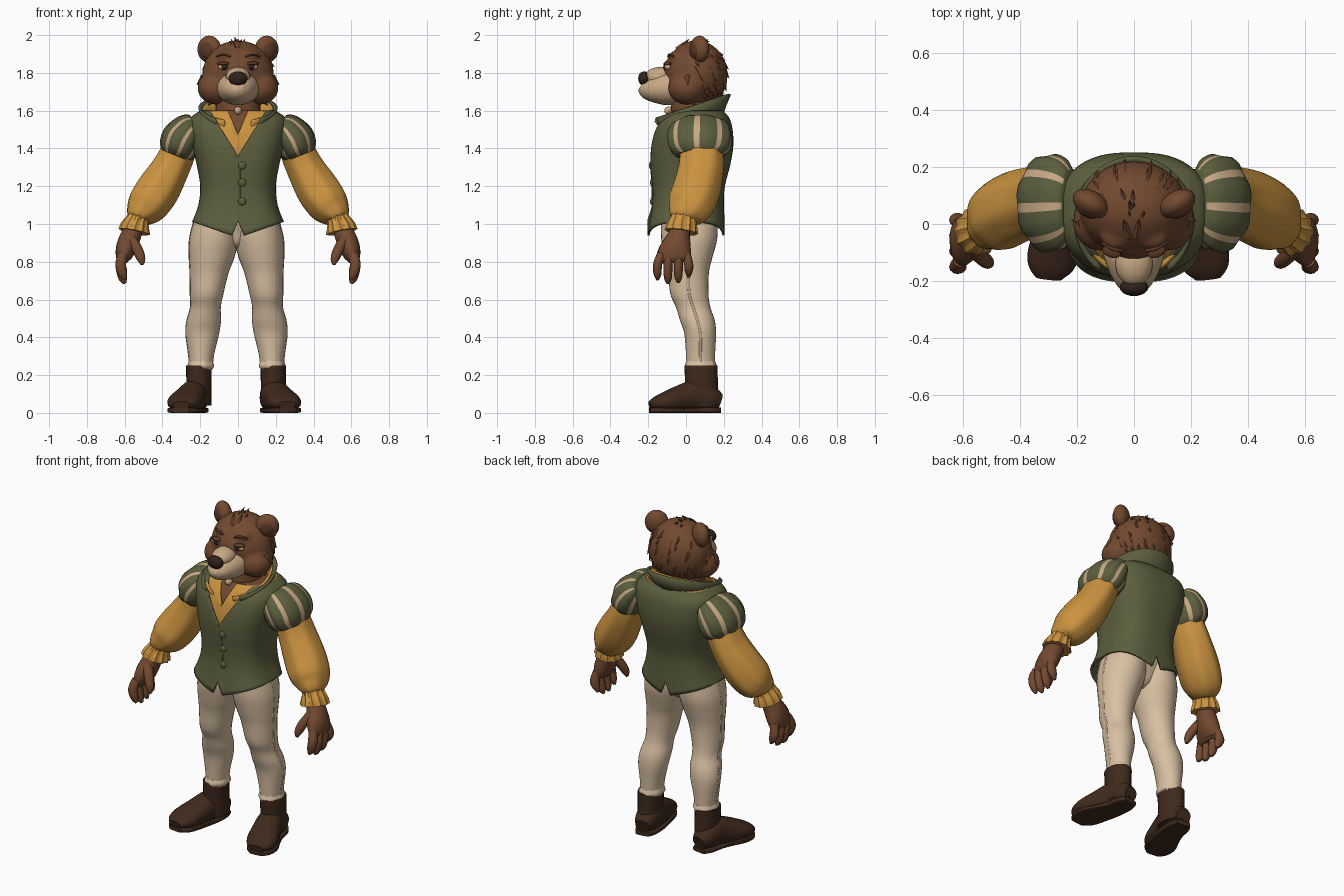
import bpy, bmesh, math, random
from mathutils import Vector, Matrix

random.seed(4)
cube = bpy.data.objects.get("Cube")
if cube:
    bpy.data.objects.remove(cube, do_unlink=True)


def material(name, r, g, b):
    m = bpy.data.materials.new(name)
    m.use_nodes = True
    m.diffuse_color = (r, g, b, 1)
    m.node_tree.nodes["Principled BSDF"].inputs["Base Color"].default_value = (r, g, b, 1)
    return m


FUR = material("brown fur", .17, .067, .03)
DARK_FUR = material("dark brown fur", .1, .039, .02)
TAN = material("tan muzzle", .58, .4, .235)
BLACK = material("near black", .03, .016, .011)
GREEN = material("olive cloth", .107, .113, .049)
YELLOW = material("yellow cloth", .6, .295, .052)
CREAM = material("cream cloth", .69, .53, .365)
SEAM = material("seam cloth", .47, .35, .235)
LEATHER = material("dark leather", .05, .023, .012)
Y, Z = Vector((0, 1, 0)), Vector((0, 0, 1))
made = []


def finish(name, bm, mats, mirror=False, thick=0):
    bmesh.ops.recalc_face_normals(bm, faces=bm.faces)
    me = bpy.data.meshes.new(name)
    bm.to_mesh(me)
    bm.free()
    for m in mats:
        me.materials.append(m)
    ob = bpy.data.objects.new(name, me)
    bpy.context.scene.collection.objects.link(ob)
    if thick:
        mod = ob.modifiers.new("thickness", 'SOLIDIFY')
        mod.thickness = thick
    if mirror:
        ob.modifiers.new("mirror", 'MIRROR').use_mirror_merge = False
    made.append(ob)
    return ob


def spline(rows, n=4):
    """Catmull-Rom resampling of rows of numbers."""
    p = [rows[0]] + list(rows) + [rows[-1]]
    out = []
    for i in range(1, len(p) - 2):
        for k in range(n):
            t = k / n
            out.append([b + .5 * t * (c - a + t * (2*a - 5*b + 4*c - d + t * (3*(b - c) + d - a)))
                        for a, b, c, d in zip(p[i-1], p[i], p[i+1], p[i+2])])
    return out + [list(rows[-1])]


def loft(rows, ref=None, seg=24, power=2, ripple=(0, 1, 0), caps=True):
    """Rows are x, y, z, and two radii; rings lie flat unless ref is given."""
    bm = bmesh.new()
    rows = spline(rows)
    rings = []
    for i, (x, y, z, rx, ry) in enumerate(rows):
        u, v = Vector((1, 0, 0)), Y
        if ref:
            t = Vector(rows[min(i + 1, len(rows) - 1)][:3]) - Vector(rows[max(i - 1, 0)][:3])
            u = ref.cross(t).normalized()
            v = t.cross(u).normalized()
        ring = []
        for j in range(seg):
            a = math.tau * j / seg
            c, s = (math.copysign(abs(w) ** (2 / power), w) for w in (math.cos(a), math.sin(a)))
            k = 1 + ripple[0] * math.cos(ripple[1] * a + ripple[2])
            ring.append(bm.verts.new(Vector((x, y, z)) + u * rx * k * c + v * ry * k * s))
        rings.append(ring)
    for lo, hi in zip(rings, rings[1:]):
        for j in range(seg):
            bm.faces.new((lo[j], lo[j-1], hi[j-1], hi[j]))
    if caps:
        bm.faces.new(rings[0])
        bm.faces.new(rings[-1])
    return bm


def tube(name, rows, mat, mirror=False, **kw):
    return finish(name, loft(rows, **kw), [mat], mirror)


def add_ball(bm, loc, size, rot=0):
    m = Matrix.Translation(loc) @ Matrix.Rotation(rot, 4, 'Z') @ Matrix.Diagonal((*size, 1))
    bmesh.ops.create_uvsphere(bm, u_segments=24, v_segments=16, radius=1, matrix=m)


def ball(name, loc, size, mat, mirror=False, rot=0):
    bm = bmesh.new()
    add_ball(bm, loc, size, rot)
    return finish(name, bm, [mat], mirror)


# Torso layers: fur chest, shirt and vest share one profile
TORSO = [(0, 0, .97, .243, .205), (0, .01, 1.1, .21, .19), (0, .014, 1.2, .2, .192),
         (0, .024, 1.32, .22, .212), (0, .034, 1.42, .245, .217), (0, .042, 1.51, .26, .203),
         (0, .05, 1.563, .25, .178), (0, .05, 1.6, .2, .145)]


def torso(name, scale, mat, start=0, v_base=None, slope=.62):
    rows = [(x, y, z, rx * scale, ry * scale) for x, y, z, rx, ry in TORSO[start:]]
    bm = loft(rows, seg=96, power=2.7, caps=v_base is None)
    if v_base:
        # open the neckline
        for side in (1, -1):
            bmesh.ops.bisect_plane(bm, geom=bm.verts[:] + bm.edges[:] + bm.faces[:],
                                   plane_co=(0, 0, v_base), plane_no=(side, 0, -slope))
        gone = []
        for f in bm.faces:
            c = f.calc_center_median()
            if c.y < 0 and abs(c.x) < slope * (c.z - v_base):
                gone.append(f)
        bmesh.ops.delete(bm, geom=gone, context='FACES')
    if start == 0:
        # hem dips to the middle, with a notch at front and back
        for v in bm.verts:
            if v.co.z < 1.1:
                x = abs(v.co.x)
                lift = .35 * x - .042 + .09 * max(0, 1 - x / .03)
                v.co.z += lift * (1.1 - v.co.z) / .13
    finish(name, bm, [mat], thick=.012 if v_base else 0)


torso("chest_fur", .9, FUR, start=3)
torso("shirt_front", .95, YELLOW, start=2, v_base=1.475, slope=.42)
torso("vest", 1, GREEN, v_base=1.36)
tube("neck", [(0, .03, 1.5, .12, .12), (0, .04, 1.72, .12, .11)], FUR)


def collar(name, scale, mat, reach, drop=0):
    bm = bmesh.new()
    last = None
    for i in range(41):
        a = reach * (i / 20 - 1)
        s, c = math.sin(a) * scale, math.cos(a) * scale
        back = (1 + math.cos(a)) / 2
        pair = [bm.verts.new((.16 * s, .03 + .15 * c, 1.47 + .1 * back - drop)),
                bm.verts.new((.175 * s, .02 + .18 * c, 1.51 + .12 * back - drop)),
                bm.verts.new((.198 * s, .012 + .213 * c, 1.55 + .14 * back - drop))]
        if last:
            for k in range(2):
                bm.faces.new((last[k], pair[k], pair[k+1], last[k+1]))
        last = pair
    finish(name, bm, [mat], thick=.014)


collar("vest_collar", 1, GREEN, 2.5)
collar("shirt_collar", .88, YELLOW, 2.72, .005)

# Vest fastening
tube("vest_placket", [(.015, y - ry, z, .004, .004) for x, y, z, rx, ry in TORSO[1:4]], GREEN, seg=8)
for i, z in enumerate((1.12, 1.22, 1.31)):
    ball(f"vest_button_{i + 1}", (.022, -.18 - .006 * (i == 2), z), (.021, .01, .021), GREEN)

# Trousers
LEG = [(.187, .078, .23, .06, .074), (.186, .077, .31, .068, .077), (.18, .075, .42, .088, .084),
       (.172, .06, .49, .09, .092), (.163, .038, .56, .08, .091), (.157, .018, .63, .088, .101),
       (.144, .013, .74, .102, .108), (.131, .013, .82, .119, .126), (.118, .017, .92, .131, .148),
       (.105, .017, 1.02, .12, .15)]
trousers = [tube("trouser_legs", LEG, CREAM, True, seg=32),
            tube("trouser_seams", [(x + rx, y, z, .003, .007) for x, y, z, rx, ry in LEG], SEAM, True, seg=8),
            tube("trouser_cuffs", [(.187, .078, .235, .064, .078), (.187, .078, .25, .07, .084),
                                   (.187, .078, .275, .063, .076)], CREAM, True, ripple=(.03, 7, 0))]
for ob in trousers:
    ob.location.x = -.008
tube("trouser_seat", [(0, .02, .87, .04, .05), (0, .02, .9, .1, .09), (0, .02, .97, .2, .115),
                      (0, .015, 1.08, .2, .155)], CREAM, seg=32)

# Boots
FOOT = [(.195, .18, .06, .045, .04), (.202, .13, .075, .067, .07), (.212, .05, .088, .074, .085),
        (.236, -.03, .074, .082, .072), (.262, -.1, .06, .09, .054), (.275, -.155, .05, .078, .038),
        (.28, -.192, .042, .045, .02)]
tube("boot_shafts", [(.197, .082, .04, .066, .095), (.197, .082, .14, .066, .087), (.197, .08, .235, .068, .088),
                     (.197, .08, .25, .067, .087)], LEATHER, True).location.x = -.01
tube("boot_feet", FOOT, LEATHER, True, ref=Z, power=2.3).location.x = -.02
tube("boot_soles", [(x, y, .014, w - .001, .014) for x, y, z, w, h in FOOT],
     LEATHER, True, ref=Z, power=6).location.x = -.02

# Slashed shoulder puffs: tan lining shows between green panels
puff = loft([(.225, .075, 1.53, .055, .12), (.255, .075, 1.507, .088, .158), (.295, .073, 1.45, .11, .172),
             (.318, .072, 1.393, .101, .158), (.33, .072, 1.363, .082, .122)],
            ref=Y, seg=32, ripple=(-.035, 8, -math.pi / 4))
puff.faces.ensure_lookup_table()
for i, f in enumerate(puff.faces):
    f.material_index = int(i % 32 % 4 == 1 and len(f.verts) == 4)
finish("shoulder_puffs", puff, [GREEN, TAN], True)

# Sleeves with gathered wrists
tube("sleeves", [(.29, .08, 1.45, .085, .11), (.317, .082, 1.38, .092, .115), (.36, .078, 1.29, .1, .12),
                 (.425, .055, 1.18, .114, .126), (.485, .022, 1.095, .107, .122), (.523, -.005, 1.047, .075, .09),
                 (.535, -.012, 1.025, .05, .065)], YELLOW, True, ref=Y, seg=36, ripple=(.022, 7, 1))
tube("sleeve_frills", [(.522, -.008, 1.045, .064, .075), (.53, -.014, 1.025, .058, .068),
                       (.544, -.022, .985, .074, .08), (.55, -.026, .958, .08, .084)],
     YELLOW, True, ref=Y, seg=48, ripple=(.06, 12, 0))

# Hands
tube("palms", [(.54, -.025, 1, .044, .045), (.57, -.04, .93, .055, .062), (.593, -.055, .87, .054, .083),
               (.607, -.065, .82, .04, .084), (.608, -.065, .795, .022, .06)], FUR, True, ref=Y)
for i, finger in enumerate(("index", "middle", "ring", "little")):
    y = -.13 + .044 * i
    tip = (.705, .685, .69, .72)[i]
    out = y * 1.25 + .012
    tube(finger + "_fingers", [(.61, y, .84, .026, .023), (.621, out, .785, .028, .024),
                               (.61, out, tip + .03, .024, .021), (.597, out, tip, .008, .008)],
         FUR, True, ref=Y, seg=12)
tube("thumbs", [(.568, -.08, .92, .03, .032), (.535, -.115, .87, .028, .028), (.514, -.135, .82, .024, .023),
                (.506, -.142, .785, .009, .009)], FUR, True, ref=Y, seg=12)

# Head, fused from rounded masses
CENTRE, SIZE = Vector((0, .055, 1.79)), Vector((.19, .166, .182))
bm = bmesh.new()
add_ball(bm, CENTRE, SIZE)
add_ball(bm, (0, -.05, 1.81), (.1, .075, .085))
for side in (1, -1):
    add_ball(bm, (side * .115, .005, 1.72), (.1, .1, .088))
    add_ball(bm, (side * .06, -.04, 1.89), (.06, .05, .03))
head = finish("head", bm, [FUR])
fuse = head.modifiers.new("fuse", 'REMESH')
fuse.mode, fuse.voxel_size, fuse.use_smooth_shade = 'VOXEL', .012, True
head.modifiers.new("soften", 'SMOOTH').iterations = 4

# Fur tufts over the skull, crown and cheeks
bm = bmesh.new()


def tuft(loc, way, radius, length):
    turn = way.to_track_quat('Z', 'Y').to_matrix().to_4x4()
    bmesh.ops.create_cone(bm, segments=6, radius1=radius, radius2=0, depth=length,
                          matrix=Matrix.Translation(loc) @ turn)


for i in range(60):
    n = Vector((random.uniform(-1, 1), random.uniform(-.1, 1), random.uniform(-.7, 1))).normalized()
    loc = CENTRE + Vector(a * b for a, b in zip(n, SIZE)) * .94
    down = Vector((0, .35, -.8))
    tuft(loc, n * .35 + down - n * down.dot(n), .024, .09)
for side in (1, -1):
    for i in range(6):
        tuft((side * (.2 - .012 * i), .01 + .015 * (i % 3), 1.755 - .022 * i),
             Vector((side * .7, .1, -.7)), .022, .06)
for i in range(5):
    tuft((.014 * (i - 2), .03 * (i % 3) - .01, 1.95), Vector((.1 * (i - 2), .6, .7)), .025, .085)
finish("fur_tufts", bm, [FUR])

# Ears
ball("ears", (.152, .072, 1.925), (.068, .045, .072), FUR, True, math.radians(30))
ball("inner_ears", (.167, .044, 1.922), (.04, .019, .045), DARK_FUR, True, math.radians(30))

# Face
tube("muzzle", [(0, -.05, 1.72, .116, .09), (0, -.12, 1.717, .105, .087), (0, -.18, 1.715, .081, .068),
                (0, -.215, 1.722, .058, .052), (0, -.236, 1.735, .028, .028)], TAN, ref=Z)
ball("muzzle_bridge", (0, -.135, 1.778), (.066, .085, .053), TAN)
ball("chin_tuft", (0, -.09, 1.6), (.02, .025, .022), TAN)
ball("nose", (0, -.222, 1.77), (.05, .031, .038), BLACK)
tube("mouth", [(-.078, -.172, 1.712, .003, .003), (-.05, -.215, 1.692, .003, .003), (0, -.232, 1.7, .003, .003),
               (.05, -.215, 1.692, .003, .003), (.078, -.172, 1.712, .003, .003)], BLACK, ref=Z, seg=8)
ball("eyes", (.078, -.098, 1.832), (.028, .017, .017), TAN, True, .35)
ball("pupils", (.074, -.107, 1.834), (.019, .012, .018), BLACK, True, .35)
ball("upper_eyelids", (.079, -.098, 1.849), (.033, .02, .011), DARK_FUR, True, .35)
tube("eyebrows", [(.04, -.094, 1.885, .006, .005), (.075, -.086, 1.898, .008, .006),
                  (.112, -.066, 1.888, .005, .004)], DARK_FUR, True, ref=Z, seg=10)

# Smooth shading with crisp edges kept
bpy.ops.object.select_all(action='DESELECT')
for ob in made:
    ob.select_set(True)
bpy.context.view_layer.objects.active = made[0]
bpy.ops.object.shade_smooth_by_angle(angle=math.radians(45))
